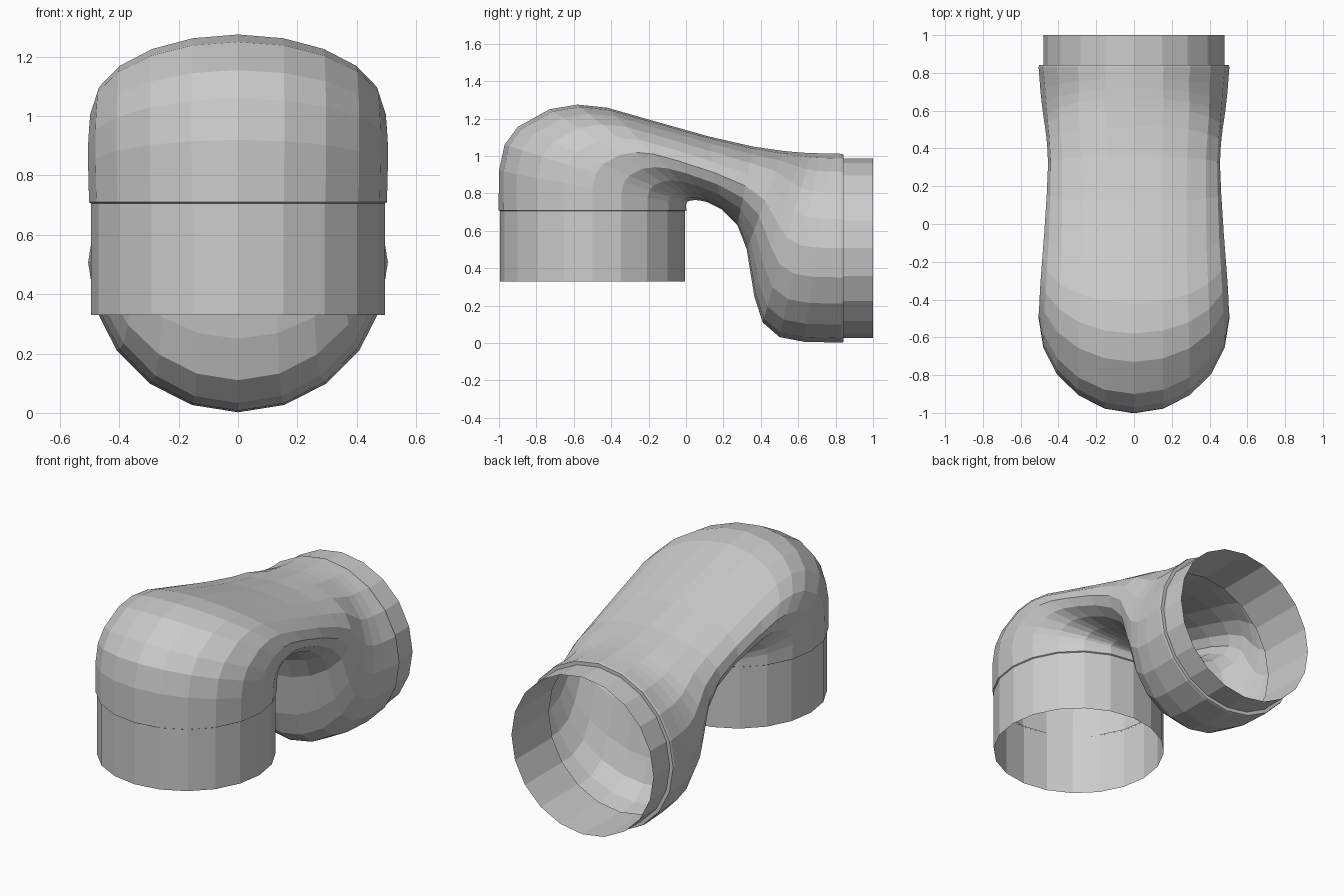
import bpy, bmesh, math

if "Cube" in bpy.data.objects:
    bpy.data.objects.remove(bpy.data.objects["Cube"])

SIDES = 20


def loft(name, stations):
    """Skin egg-shaped rings; each station is (inner y, z, outer y, z, half width, egg)."""
    bm = bmesh.new()
    rings = []
    for iy, iz, oy, oz, w, egg in stations:
        ring = []
        for i in range(SIDES):
            t = 2 * math.pi * i / SIDES
            s = math.sin(t)
            x = w * math.cos(t) * (1 + egg * s)
            f = (s + 1) / 2
            ring.append(bm.verts.new((x, iy + (oy - iy) * f, iz + (oz - iz) * f)))
        rings.append(ring)
    for a, b in zip(rings, rings[1:]):
        for i in range(SIDES):
            j = (i + 1) % SIDES
            bm.faces.new((a[i], a[j], b[j], b[i]))
    bmesh.ops.recalc_face_normals(bm, faces=bm.faces)
    # the long open tube must face outwards: check the crown face
    bm.normal_update()
    c = max(bm.faces, key=lambda f: f.calc_center_median().z)
    if c.normal.z < 0:
        bmesh.ops.reverse_faces(bm, faces=bm.faces)
    mesh = bpy.data.meshes.new(name)
    bm.to_mesh(mesh)
    bm.free()
    ob = bpy.data.objects.new(name, mesh)
    bpy.context.collection.objects.link(ob)
    return ob


def upright(z, r):
    return (-0.5 + r, z, -0.5 - r, z, r, 0)


def level(y, r):
    return (y, 0.507 - r, y, 0.507 + r, r, 0)


# Swept body: lower collar, first bend, sloping neck, second bend, rear collar
loft("pipe_body", [
    upright(0.705, 0.493),
    upright(0.71, 0.502),
    (0.0, 0.74, -1.0, 0.92, 0.505, 0),
    (0.005, 0.753, -0.97, 1.06, 0.505, 0),
    (0.012, 0.758, -0.9, 1.155, 0.502, 0),
    (0.025, 0.762, -0.73, 1.25, 0.498, 0),
    (0.045, 0.764, -0.58, 1.275, 0.492, 0),
    (0.07, 0.763, -0.42, 1.258, 0.485, 0),
    (0.11, 0.755, -0.2, 1.195, 0.475, 0),
    (0.19, 0.715, 0.12, 1.105, 0.462, 0.03),
    (0.275, 0.63, 0.36, 1.05, 0.455, 0.06),
    (0.325, 0.5, 0.52, 1.027, 0.46, 0.08),
    (0.365, 0.25, 0.62, 1.018, 0.468, 0.08),
    (0.41, 0.11, 0.67, 1.016, 0.475, 0.06),
    (0.5, 0.032, 0.72, 1.014, 0.485, 0.03),
    (0.63, 0.007, 0.77, 1.013, 0.495, 0),
    level(0.83, 0.505),
    level(0.842, 0.502),
    level(0.842, 0.48),
])

# Straight sleeves fitted into both ends
loft("lower_sleeve", [upright(0.33, 0.495), upright(0.715, 0.495)])
loft("rear_sleeve", [level(1.0, 0.48), level(0.64, 0.48)])
